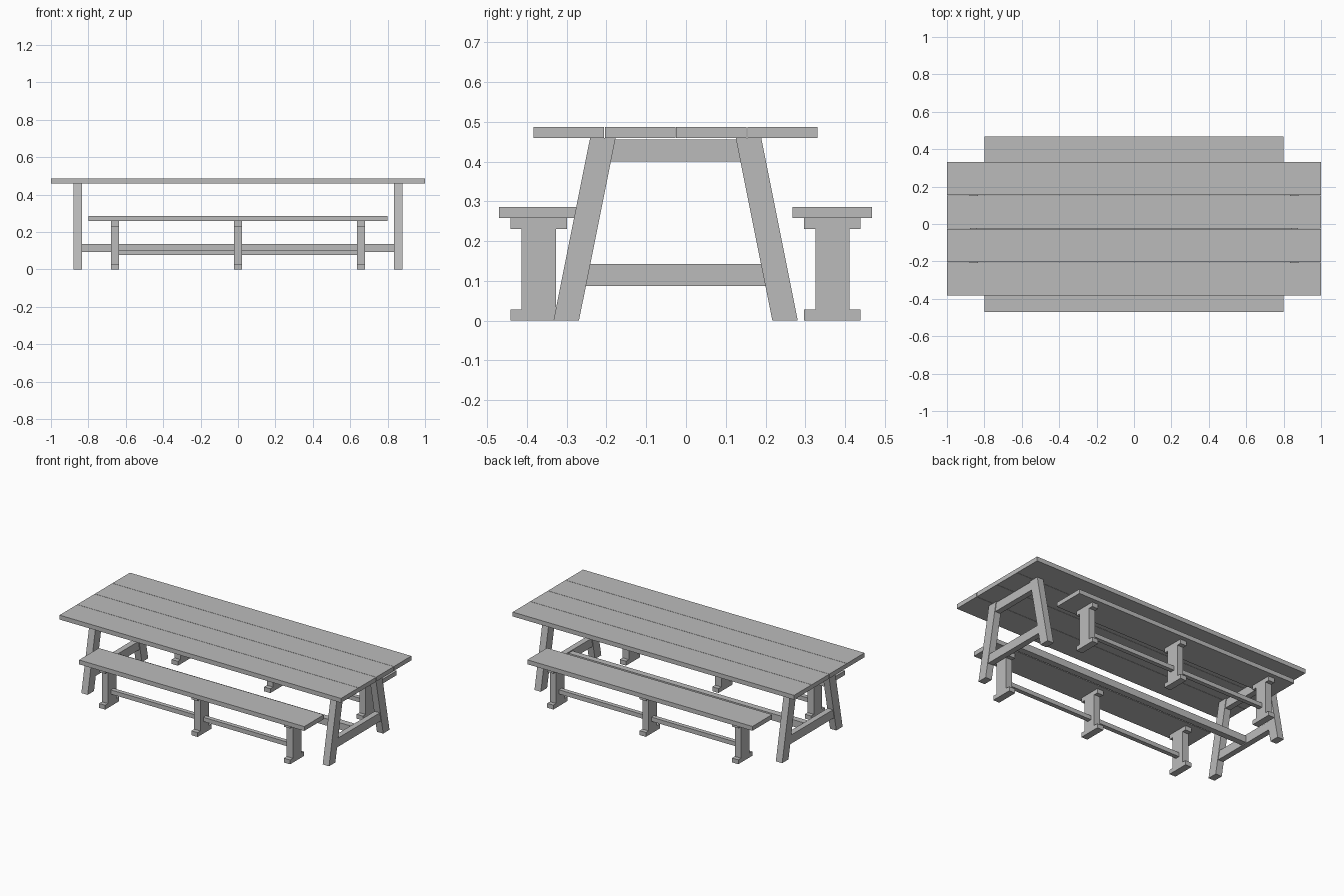
import bpy
import bmesh

cube = bpy.data.objects.get("Cube")
if cube:
    bpy.data.objects.remove(cube, do_unlink=True)

GREY = (0.5, 0.5, 0.5, 1.0)
wood = bpy.data.materials.new("plain grey")
wood.use_nodes = True
wood.diffuse_color = GREY
wood.node_tree.nodes["Principled BSDF"].inputs["Base Color"].default_value = GREY


def prism(name, outline, x0, x1):
    """Extrude a (y, z) outline along x."""
    bm = bmesh.new()
    face = bm.faces.new([bm.verts.new((x0, y, z)) for y, z in outline])
    moved = bmesh.ops.extrude_face_region(bm, geom=[face])["geom"]
    verts = [v for v in moved if isinstance(v, bmesh.types.BMVert)]
    bmesh.ops.translate(bm, verts=verts, vec=(x1 - x0, 0, 0))
    bmesh.ops.recalc_face_normals(bm, faces=bm.faces)
    mesh = bpy.data.meshes.new(name)
    bm.to_mesh(mesh)
    bm.free()
    mesh.materials.append(wood)
    obj = bpy.data.objects.new(name, mesh)
    bpy.context.collection.objects.link(obj)
    return obj


def box(name, x0, x1, y0, y1, z0, z1):
    return prism(name, [(y0, z0), (y1, z0), (y1, z1), (y0, z1)], x0, x1)


MID = -0.026          # table centre line in y
TOP = 0.459           # underside of the table top

# Table top planks
pitch, gap = 0.179, 0.002
for i in range(4):
    y = MID + (i - 2) * pitch
    box(f"table_plank_{i + 1}", -1, 1, y + gap / 2, y + pitch - gap / 2, TOP, 0.487)

# Splayed table legs and their cross rails
for side, sx in (("left", 1), ("right", -1)):
    for end, sy in (("back", 1), ("front", -1)):
        outline = [(MID + sy * y, z) for y, z in
                   ((0.243, 0), (0.307, 0), (0.215, TOP), (0.151, TOP))]
        prism(f"table_leg_{end}_{side}", outline, sx * 0.835, sx * 0.88)
    for name, z0, z1 in (("upper", 0.4, 0.455), ("lower", 0.087, 0.143)):
        # rail ends follow the slope of the legs, sunk slightly into them
        w0, w1 = (0.25 - 0.2 * z for z in (z0, z1))
        outline = [(MID - w0, z0), (MID + w0, z0), (MID + w1, z1), (MID - w1, z1)]
        prism(f"{name}_cross_rail_{side}", outline, sx * 0.839, sx * 0.876)

# Long table stretcher
box("table_stretcher", -0.84, 0.84, MID - 0.02, MID + 0.02, 0.093, 0.137)

# Benches: seat, three I-shaped supports, stretcher
HALF = [(0.071, 0), (0.071, 0.028), (0.043, 0.028),
        (0.043, 0.23), (0.071, 0.23), (0.071, 0.258)]
for side, y in (("front", -0.37), ("back", 0.368)):
    box(f"{side}_bench_seat", -0.8, 0.8, y - 0.1, y + 0.1, 0.258, 0.286)
    profile = [(y + w, z) for w, z in HALF] + [(y - w, z) for w, z in reversed(HALF)]
    for i in (-1, 0, 1):
        x = i * 0.657
        prism(f"{side}_bench_support_{i + 2}", profile, x - 0.022, x + 0.022)
    box(f"{side}_bench_stretcher", -0.64, 0.64, y - 0.014, y + 0.014, 0.078, 0.105)
